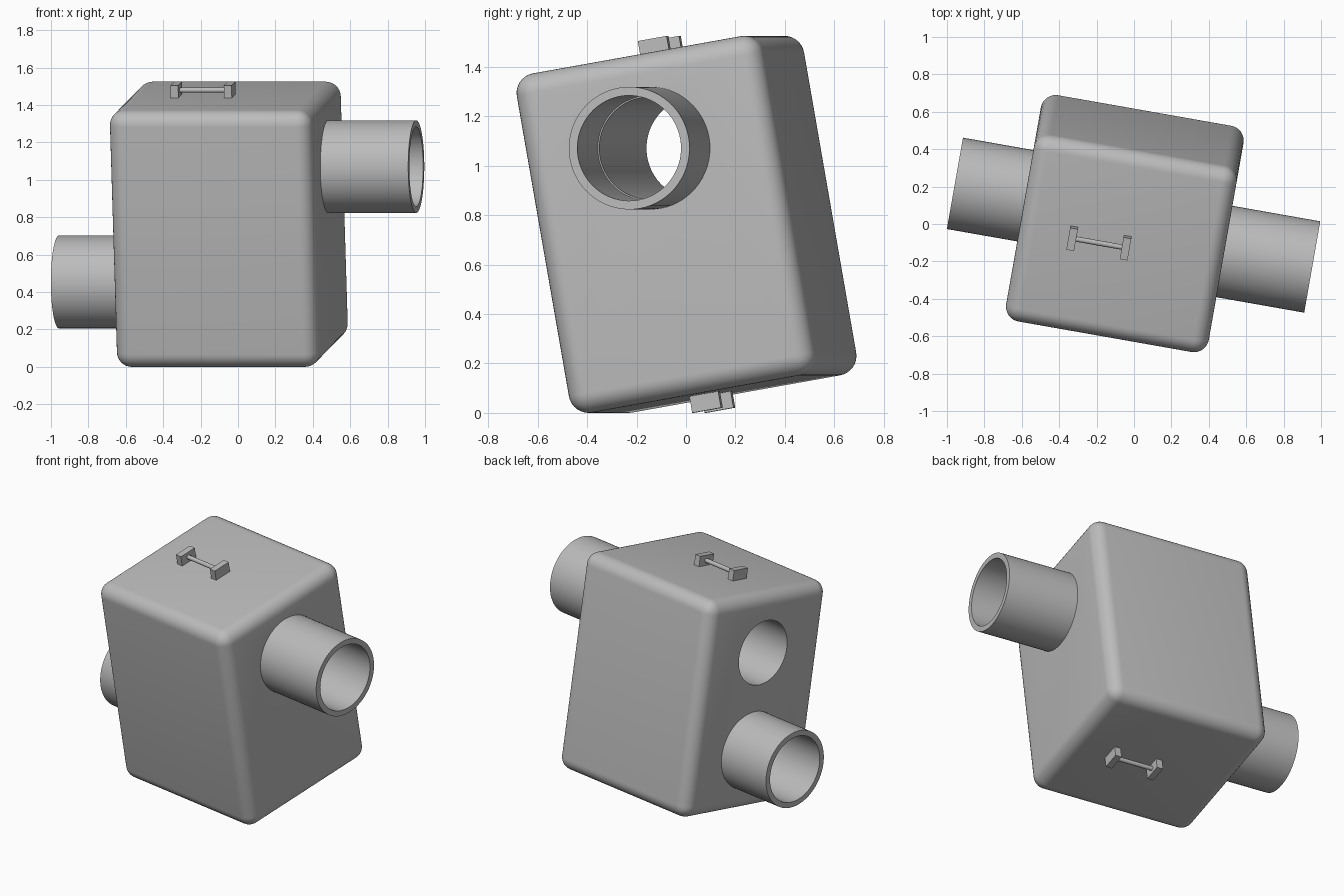
import bpy, bmesh, math
from mathutils import Matrix, Vector

if "Cube" in bpy.data.objects:
    bpy.data.objects.remove(bpy.data.objects["Cube"])

W, D, H, R = 1.10, 1.027, 1.393, 0.08       # housing size and edge radius
PIPE_Z, PIPE_R, BORE_R = 0.313, 0.248, 0.213
HOLE_R = 0.207
TILT = (Matrix.Translation((-0.049, 0.002, 0.7625))
        @ Matrix.Rotation(math.radians(-10), 4, 'Z')
        @ Matrix.Rotation(math.radians(10), 4, 'X'))

grey = bpy.data.materials.new("grey")
grey.diffuse_color = (0.5, 0.5, 0.5, 1)
grey.use_nodes = True
grey.node_tree.nodes["Principled BSDF"].inputs["Base Color"].default_value = grey.diffuse_color


def finish(name, bm):
    """Turn a bmesh into a tilted, smooth-by-angle object."""
    bmesh.ops.recalc_face_normals(bm, faces=bm.faces)
    mesh = bpy.data.meshes.new(name)
    bm.to_mesh(mesh)
    bm.free()
    mesh.materials.append(grey)
    obj = bpy.data.objects.new(name, mesh)
    obj.matrix_world = TILT
    bpy.context.collection.objects.link(obj)
    smooth(obj)
    return obj


def smooth(obj):
    bpy.ops.object.select_all(action='DESELECT')
    obj.select_set(True)
    bpy.context.view_layer.objects.active = obj
    bpy.ops.object.shade_smooth_by_angle(angle=math.radians(30))


def box(bm, size, center=(0, 0, 0)):
    m = Matrix.Translation(center) @ Matrix.Diagonal((*size, 1))
    bmesh.ops.create_cube(bm, size=1, matrix=m)


def rod(bm, x0, x1, z, radius, segments):
    """Solid cylinder along x."""
    m = Matrix.Translation(((x0 + x1) / 2, 0, z)) @ Matrix.Rotation(math.pi / 2, 4, 'Y')
    bmesh.ops.create_cone(bm, cap_ends=True, segments=segments, radius1=radius,
                          radius2=radius, depth=abs(x1 - x0), matrix=m)


def pipe(name, x0, x1, z):
    """Hollow tube along x, lathed from a rectangular wall section."""
    bm = bmesh.new()
    pts = [(x0, BORE_R), (x1, BORE_R), (x1, PIPE_R), (x0, PIPE_R)]
    vs = [bm.verts.new((x, 0, z + r)) for x, r in pts]
    es = [bm.edges.new((vs[i], vs[(i + 1) % 4])) for i in range(4)]
    bmesh.ops.spin(bm, geom=vs + es, cent=(0, 0, z), axis=(1, 0, 0),
                   angle=math.tau, steps=64, use_merge=True)
    bmesh.ops.remove_doubles(bm, verts=bm.verts, dist=1e-5)
    return finish(name, bm)


def handle(name, side):
    """Two end blocks joined by a thin bar, on the top (1) or bottom (-1)."""
    bm = bmesh.new()
    x, z = -0.118 * side, side * (H / 2 + 0.032)
    for s in (-1, 1):
        box(bm, (0.042, 0.12, 0.07), (x + s * 0.145, 0, z))
    rod(bm, x - 0.14, x + 0.14, z, 0.014, 24)
    return finish(name, bm)


# Rounded housing
bm = bmesh.new()
box(bm, (W, D, H))
bmesh.ops.bevel(bm, geom=bm.edges[:], offset=R, segments=8, profile=0.5,
                affect='EDGES')
housing = finish("housing", bm)

# Bores: upper one runs right through, lower one is blind
for name, x0, x1, z in (("upper_bore", -0.8, 0.8, PIPE_Z),
                        ("lower_bore", -0.8, 0.0, -PIPE_Z)):
    bm = bmesh.new()
    rod(bm, x0, x1, z, HOLE_R, 64)
    cutter = finish(name, bm)
    cutter.hide_render = True
    mod = housing.modifiers.new(name, 'BOOLEAN')
    mod.operation = 'DIFFERENCE'
    mod.solver = 'EXACT'
    mod.object = cutter
    bpy.context.view_layer.objects.active = housing
    bpy.ops.object.modifier_apply(modifier=name)
    bpy.data.objects.remove(cutter)
smooth(housing)

# Pipes on opposite sides
pipe("right_pipe", W / 2 - 0.005, 1.027, PIPE_Z)
pipe("left_pipe", -0.932, -W / 2 + 0.005, -PIPE_Z)

# Handles above and below
handle("top_handle", 1)
handle("bottom_handle", -1)
